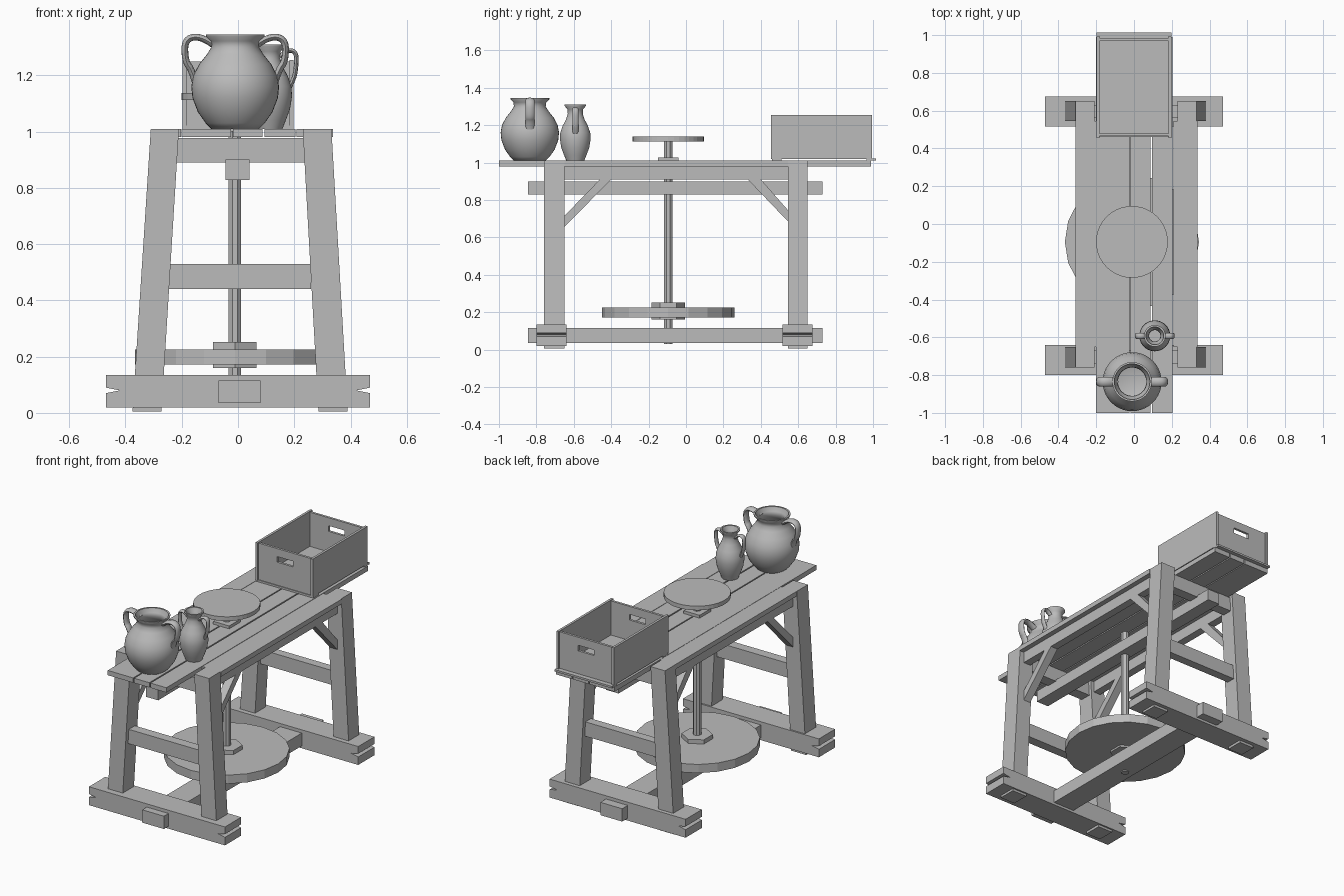
import bpy
import bmesh
from math import cos, sin, pi
from mathutils import Vector

if "Cube" in bpy.data.objects:
    bpy.data.objects.remove(bpy.data.objects["Cube"])

COLOUR = (0.5, 0.5, 0.5, 1)
clay_grey = bpy.data.materials.new("plain_grey")
clay_grey.use_nodes = True
clay_grey.diffuse_color = COLOUR
clay_grey.node_tree.nodes["Principled BSDF"].inputs["Base Color"].default_value = COLOUR


def finish(name, bm, smooth=False):
    bmesh.ops.recalc_face_normals(bm, faces=bm.faces)
    mesh = bpy.data.meshes.new(name)
    bm.to_mesh(mesh)
    bm.free()
    mesh.materials.append(clay_grey)
    ob = bpy.data.objects.new(name, mesh)
    bpy.context.collection.objects.link(ob)
    if smooth:
        bpy.ops.object.select_all(action="DESELECT")
        ob.select_set(True)
        bpy.context.view_layer.objects.active = ob
        bpy.ops.object.shade_smooth_by_angle(angle=0.9)
    return ob


def prism(name, profile, axis, start, end):
    """Extrude a flat profile along x, y or z."""
    bm = bmesh.new()
    place = {"x": lambda p, d: (d, p[0], p[1]),
             "y": lambda p, d: (p[0], d, p[1]),
             "z": lambda p, d: (p[0], p[1], d)}[axis]
    face = bm.faces.new([bm.verts.new(place(p, start)) for p in profile])
    shift = Vector(place((0, 0), end - start))
    top = bmesh.ops.extrude_face_region(bm, geom=[face])["geom"]
    bmesh.ops.translate(bm, vec=shift, verts=[v for v in top if isinstance(v, bmesh.types.BMVert)])
    return finish(name, bm)


def box(name, x, y, z):
    return prism(name, [(x[0], y[0]), (x[1], y[0]), (x[1], y[1]), (x[0], y[1])], "z", *z)


def disc(name, radius, z, sides, turn=0.0):
    ring = [(AX + radius * cos(2 * pi * i / sides + turn), AY + radius * sin(2 * pi * i / sides + turn))
            for i in range(sides)]
    return prism(name, ring, "z", *z)


# Trestle ends: splayed legs, split-ended feet and cross rails
LEG_Y = {"front": (-0.76, -0.65), "back": (0.545, 0.65)}
FOOT_Y = {"front": (-0.8, -0.64), "back": (0.515, 0.675)}
FOOT = [(-0.47, 0.02), (0.47, 0.02), (0.47, 0.07), (0.42, 0.08), (0.47, 0.09),
        (0.47, 0.135), (-0.47, 0.135), (-0.47, 0.09), (-0.42, 0.08), (-0.47, 0.07)]
LEGS = {"right": [(-0.375, 0.005), (-0.272, 0.005), (-0.21, 1.01), (-0.31, 1.01)],
        "left": [(0.286, 0.005), (0.39, 0.005), (0.23, 1.01), (0.332, 1.01)]}
LEGS["left"] = LEGS["left"][:2] + LEGS["left"][:1:-1]
for end, (y0, y1) in LEG_Y.items():
    prism(end + "_foot", FOOT, "y", *FOOT_Y[end])
    for side, outline in LEGS.items():
        prism(f"{end}_{side}_leg", outline, "y", y0, y1)
    box(end + "_middle_rail", (-0.25, 0.26), (y0 + 0.025, y1 - 0.025), (0.44, 0.53))
    box(end + "_top_rail", (-0.23, 0.24), (y0 + 0.02, y1 - 0.02), (0.89, 0.978))

# Long beams
box("lower_beam", (-0.07, 0.08), (-0.845, 0.73), (0.035, 0.115))
box("upper_beam", (-0.045, 0.04), (-0.845, 0.73), (0.828, 0.9))

# Aprons and corner braces
BRACES = {"front": [(-0.655, 0.65), (-0.40, 0.91), (-0.46, 0.91), (-0.655, 0.71)],
          "back": [(0.55, 0.68), (0.33, 0.91), (0.40, 0.91), (0.55, 0.74)]}
for side, x0, x1 in (("right", -0.285, -0.235), ("left", 0.255, 0.305)):
    box(side + "_apron", (x0, x1), (-0.655, 0.55), (0.91, 0.98))
    for end, outline in BRACES.items():
        prism(f"{end}_{side}_brace", outline, "x", x0, x1)

# Table planks
PLANKS = [(-0.31, -0.202, -0.65, 0.545), (-0.2, -0.025, -1, 0.99), (-0.018, 0.087, -1, 0.99),
          (0.095, 0.205, -1, 0.99), (0.208, 0.337, -0.65, 0.545)]
for i, (x0, x1, y0, y1) in enumerate(PLANKS):
    box(f"plank_{i + 1}", (x0, x1), (y0, y1), (0.98, 1.01))

# Turning shaft, flywheel and throwing disc
AX, AY = -0.011, -0.095
disc("shaft", 0.024, (0.03, 1.12), 8, pi / 8)
disc("flywheel", 0.355, (0.172, 0.226), 20)
disc("flywheel_hub", 0.089, (0.16, 0.252), 6, pi / 2)
disc("throwing_disc", 0.19, (1.112, 1.138), 40)
box("shaft_bearing", (AX - 0.055, AX + 0.055), (AY - 0.055, AY + 0.055), (1.0, 1.028))

# Open crate with slotted ends
CX, CY = (-0.198, 0.198), (0.455, 0.995)
WALL = 0.015
box("crate_right_side", (CX[0], CX[0] + WALL), CY, (1.02, 1.255))
box("crate_left_side", (CX[1] - WALL, CX[1]), CY, (1.02, 1.255))
box("crate_floor", (CX[0] + WALL, CX[1] - WALL), (CY[0] + 0.01, CY[1] - 0.01), (1.022, 1.037))
for end, y in (("front", CY[0] + 0.01), ("back", CY[1] - 0.01 - WALL)):
    panel = box(f"crate_{end}", (CX[0] + WALL, CX[1] - WALL), (y, y + WALL), (1.022, 1.25))
    cutter = box("slot_cutter", (-0.055, 0.055), (y - 0.1, y + 0.1), (1.165, 1.2))
    cut = panel.modifiers.new("slot", "BOOLEAN")
    cut.object = cutter
    cut.solver = "EXACT"
    graph = bpy.context.evaluated_depsgraph_get()
    panel.data = bpy.data.meshes.new_from_object(panel.evaluated_get(graph))
    panel.modifiers.clear()
    bpy.data.objects.remove(cutter)
    box(f"crate_{end}_runner", CX, (y - 0.005, y + 0.045), (1.01, 1.022))


def jar(name, x, y, profile, handle, thick):
    """Hollow lathed pot with a flat strap handle on each side."""
    bm = bmesh.new()
    inner = [(r - 0.01, max(z, 1.02)) for r, z in reversed(profile)]
    line = [(0, profile[0][1])] + profile + inner + [(0, 1.02)]
    verts = [bm.verts.new((r, 0, z)) for r, z in line]
    edges = [bm.edges.new(pair) for pair in zip(verts, verts[1:])]
    bmesh.ops.spin(bm, geom=verts + edges, cent=(0, 0, 0), axis=(0, 0, 1),
                   angle=2 * pi, steps=40)
    bmesh.ops.remove_doubles(bm, verts=bm.verts, dist=0.0002)
    bmesh.ops.translate(bm, vec=(x, y, 0), verts=bm.verts)
    finish(name, bm, True)
    for side, sign in (("left", 1), ("right", -1)):
        curve = bpy.data.curves.new("handle_path", "CURVE")
        curve.dimensions = "3D"
        curve.bevel_depth = thick
        curve.bevel_resolution = 2
        spline = curve.splines.new("NURBS")
        spline.points.add(len(handle) - 1)
        for point, (r, z) in zip(spline.points, handle):
            point.co = (sign * r, 0, z, 1)
        spline.use_endpoint_u = True
        spline.order_u = 3
        temp = bpy.data.objects.new("handle_path", curve)
        bm = bmesh.new()
        mesh = temp.to_mesh()
        bm.from_mesh(mesh)
        temp.to_mesh_clear()
        bpy.data.objects.remove(temp)
        for v in bm.verts:
            v.co = (v.co.x + x, v.co.y * 2 + y, v.co.z)
        finish(f"{name}_{side}_handle", bm, True)


# Pots
jar("large_jar", -0.01, -0.835,
    [(0.085, 1.01), (0.105, 1.03), (0.133, 1.07), (0.152, 1.12), (0.156, 1.16), (0.149, 1.2),
     (0.128, 1.24), (0.1, 1.275), (0.085, 1.3), (0.088, 1.322), (0.104, 1.338), (0.104, 1.346)],
    [(0.08, 1.31), (0.12, 1.34), (0.18, 1.33), (0.178, 1.25), (0.155, 1.22), (0.143, 1.18)], 0.012)
jar("small_jar", 0.11, -0.592,
    [(0.048, 1.01), (0.06, 1.04), (0.075, 1.08), (0.082, 1.125), (0.08, 1.16), (0.068, 1.195),
     (0.05, 1.23), (0.04, 1.26), (0.042, 1.285), (0.057, 1.303), (0.057, 1.31)],
    [(0.04, 1.265), (0.06, 1.29), (0.1, 1.285), (0.095, 1.21), (0.085, 1.18), (0.07, 1.15)], 0.008)
